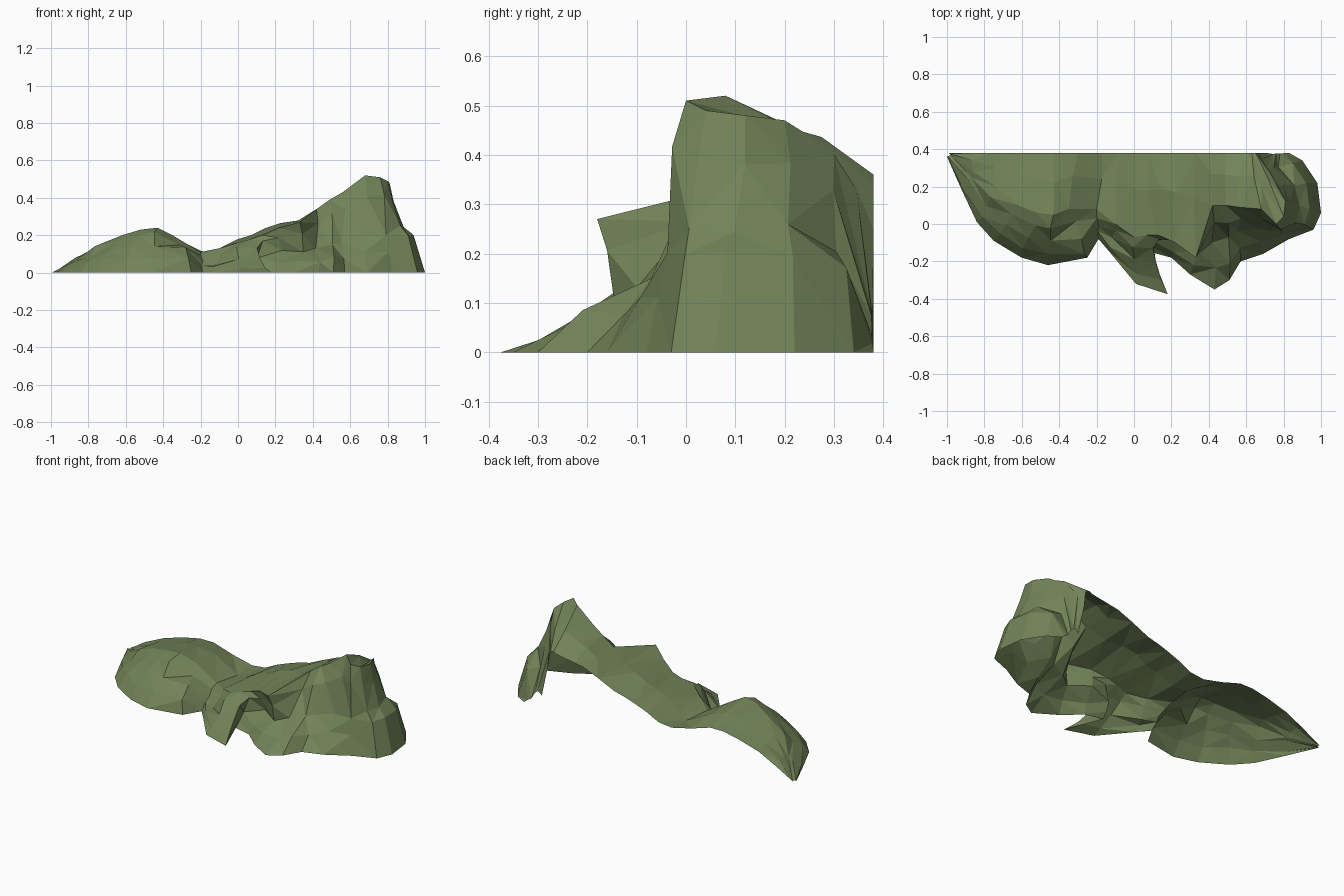
import bpy
import bmesh
import random
from mathutils import Vector

random.seed(4)
cube = bpy.data.objects.get("Cube")
if cube:
    bpy.data.objects.remove(cube, do_unlink=True)

BACK_Y = 0.38

moss = bpy.data.materials.new("moss_green")
moss.use_nodes = True
color = (0.17, 0.23, 0.10, 1.0)
moss.diffuse_color = color
moss.node_tree.nodes["Principled BSDF"].inputs["Base Color"].default_value = color


def jitter(amount):
    return Vector([random.uniform(-amount, amount) for axis in "xyz"])


# Foot of the slope, from the low end round to the high end, with its two spurs
foot = [(-1, .36), (-.92, .18), (-.84, .01), (-.75, -.09), (-.6, -.18),
        (-.46, -.22), (-.25, -.18), (-.19, -.08), (-.13, -.15), (.01, -.32),
        (.18, -.375), (.09, -.15), (.2, -.18), (.3, -.27), (.43, -.35),
        (.51, -.3), (.57, -.2), (.69, -.16), (.83, -.08), (.96, -.03),
        (1, .06), (.98, .22), (.9, .34), (.83, .38)]

# Crest line above each foot point
crest = [(-.98, .37, 0), (-.86, .28, .08), (-.74, .2, .15), (-.62, .1, .2),
         (-.52, .06, .23), (-.43, .05, .24), (-.35, .08, .2), (-.2, .08, .11),
         (-.1, 0, .13), (0, -.07, .16), (.07, -.06, .18), (.13, -.06, .2),
         (.22, -.1, .24), (.33, -.18, .27), (.42, .1, .34), (.49, .1, .39),
         (.56, .09, .43), (.68, .08, .52), (.76, 0, .51), (.8, .04, .49),
         (.81, .12, .48), (.77, .2, .47), (.71, .3, .4), (.74, .375, .09)]

# Open back edge: x and height
rear = [(-.99, 0), (-.88, .06), (-.76, .12), (-.62, .16), (-.52, .18),
        (-.43, .18), (-.3, .14), (-.17, .11), (-.08, .12), (0, .16),
        (.08, .19), (.14, .21), (.22, .23), (.33, .28), (.43, .32),
        (.49, .33), (.55, .34), (.61, .35), (.63, .36), (.64, .36),
        (.65, .36), (.66, .34), (.67, .25), (.71, .07)]

# Face profiles: share of the way in, share of the way up
mound = [(.2, .33), (.45, .62), (.75, .87)]
block = [(.08, .45), (.35, .62), (.7, .8)]
terrace = [(.25, .2), (.55, .38), (.78, .8)]
outcrop = [(.5, .25), (1.25, .45), (1.1, .75)]
shelf = [(.3, .42), (.63, .53), (.85, .8)]


def profile_at(x, y):
    if x < -.15:
        return block if -.3 < x < -.2 else mound
    if x > .88:
        return shelf
    if .15 < x < .35 and y > -.3:
        return outcrop
    return terrace


# Sections running from the foot, up over the crest, to the back edge
sections = []
last = len(foot) - 1
for i, (f, c, r) in enumerate(zip(foot, crest, rear)):
    low, top = Vector((*f, 0)), Vector(c)
    back = Vector((r[0], BACK_Y, r[1]))
    rough = 0 if i in (0, last) else 0.012
    section = [low]
    for inward, up in profile_at(*f):
        point = low.lerp(top, inward)
        point.z = top.z * up
        section.append(point + jitter(rough))
    section.append(top)
    # The middle slope swells into a low ridge behind its crest
    rise = 0.12 if -.05 < c[0] < .25 else 0.04
    swell = Vector((0, 0, top.z * rise))
    section.append(top.lerp(back, 0.55) + swell + jitter(rough))
    section.append(back)
    for p in section:
        p.x = max(-1, min(1, p.x))
        p.y = min(BACK_Y, p.y)
        p.z = max(0, p.z)
    sections.append(section)

# Skin the sections with flat triangles, leaving back and base open
bm = bmesh.new()
rows = [[bm.verts.new(point) for point in section] for section in sections]
for near, far in zip(rows, rows[1:]):
    for j in range(len(near) - 1):
        bm.faces.new((near[j], far[j], far[j + 1], near[j + 1]))
bmesh.ops.triangulate(bm, faces=bm.faces[:], quad_method="BEAUTY")
bmesh.ops.remove_doubles(bm, verts=bm.verts[:], dist=0.001)
mesh = bpy.data.meshes.new("rocky_slope")
bm.to_mesh(mesh)
bm.free()
mesh.materials.append(moss)
slope = bpy.data.objects.new("rocky_slope", mesh)
bpy.context.collection.objects.link(slope)
